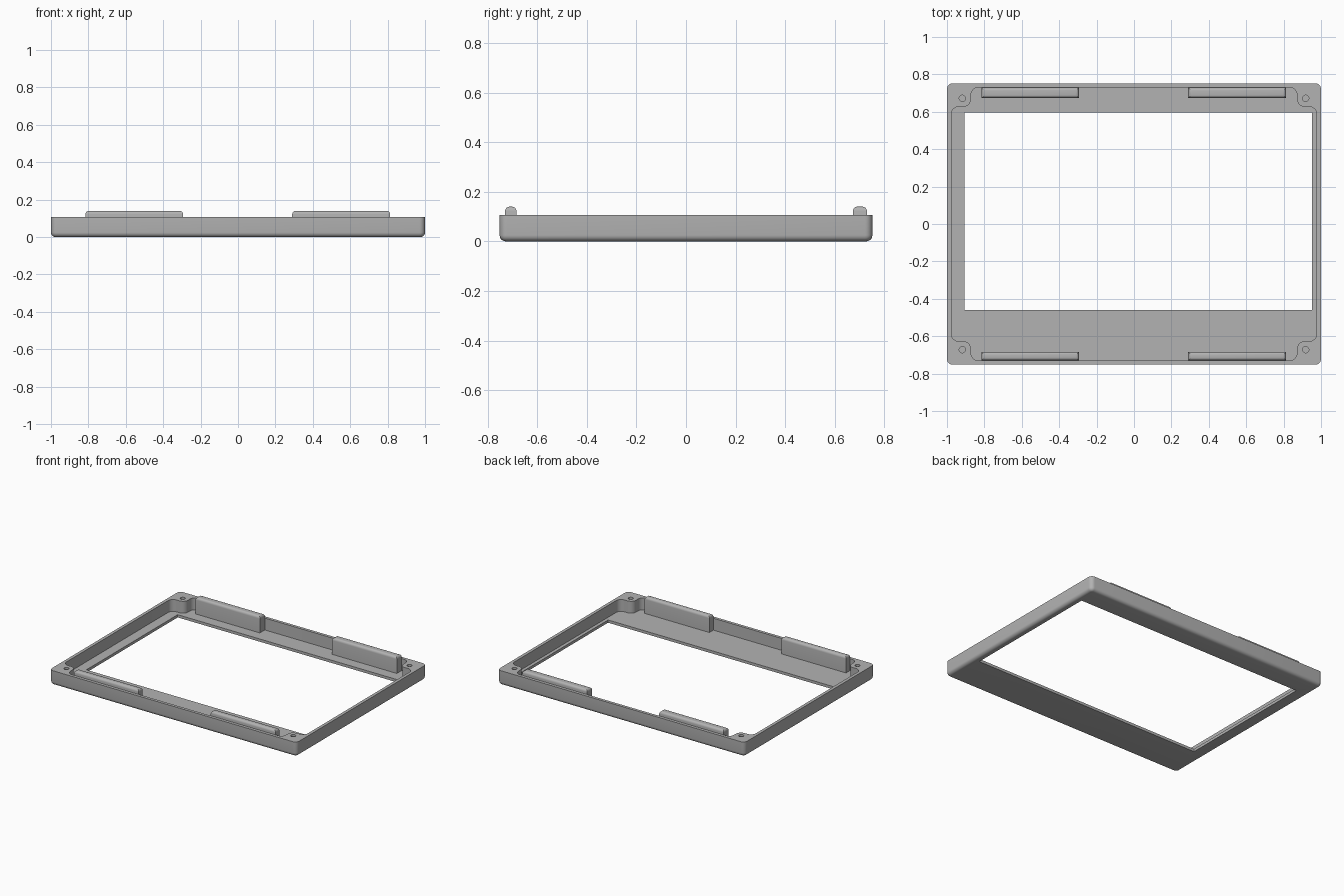
import bpy
import bmesh

old = bpy.data.objects.get("Cube")
if old:
    bpy.data.objects.remove(old, do_unlink=True)

grey = bpy.data.materials.new("plain_grey")
grey.use_nodes = True
COLOUR = (0.45, 0.45, 0.45, 1)
grey.diffuse_color = COLOUR
grey.node_tree.nodes["Principled BSDF"].inputs["Base Color"].default_value = COLOUR


def edges_at(bm, z):
    return [e for e in bm.edges if all(abs(v.co.z - z) < 1e-5 for v in e.verts)]


def prism(name, outline, z0, z1, corner=0, fillet_z=None, fillet=0.02):
    """Extrude an outline, rounding its corners and optionally one end."""
    bm = bmesh.new()
    bm.faces.new([bm.verts.new((x, y, z0)) for x, y in outline])
    if corner:
        bmesh.ops.bevel(bm, geom=bm.verts[:], offset=corner, segments=6,
                        profile=0.5, affect='VERTICES')
    ext = bmesh.ops.extrude_face_region(bm, geom=bm.faces[:])
    for v in ext["geom"]:
        if isinstance(v, bmesh.types.BMVert):
            v.co.z = z1
    bmesh.ops.recalc_face_normals(bm, faces=bm.faces[:])
    if fillet_z is not None:
        bmesh.ops.bevel(bm, geom=edges_at(bm, fillet_z), offset=fillet,
                        segments=5, profile=0.5, affect='EDGES')
    mesh = bpy.data.meshes.new(name)
    bm.to_mesh(mesh)
    bm.free()
    mesh.materials.append(grey)
    obj = bpy.data.objects.new(name, mesh)
    bpy.context.collection.objects.link(obj)
    return obj


def rect(x0, x1, y0, y1):
    return [(x0, y0), (x1, y0), (x1, y1), (x0, y1)]


def activate(obj):
    bpy.ops.object.select_all(action='DESELECT')
    obj.select_set(True)
    bpy.context.view_layer.objects.active = obj


def cut(body, cutter):
    mod = body.modifiers.new("cut", 'BOOLEAN')
    mod.operation = 'DIFFERENCE'
    mod.solver = 'EXACT'
    mod.object = cutter
    activate(body)
    bpy.ops.object.modifier_apply(modifier=mod.name)
    bpy.data.objects.remove(cutter, do_unlink=True)


RIM, FLOOR, TOP = 0.107, 0.02, 0.14

# Tray with rounded corners and a filleted underside
frame = prism("bezel_frame", rect(-1, 1, -0.752, 0.752), 0, RIM,
              corner=0.03, fillet_z=0, fillet=0.025)

# Cavity outline steps inward around the four screw bosses
quarter = [(0.977, 0.627), (0.872, 0.627), (0.872, 0.73)]
outline = []
for sx, sy in ((1, 1), (-1, 1), (-1, -1), (1, -1)):
    points = [(sx * x, sy * y) for x, y in quarter]
    outline += points if sx * sy > 0 else points[::-1]
cut(frame, prism("cavity_cutter", outline, FLOOR, 0.2, corner=0.04))

# Off-centre screen window
cut(frame, prism("window_cutter", rect(-0.905, 0.953, -0.46, 0.595), -0.1, 0.06))

# Screw holes
for sx in (-1, 1):
    for sy in (-1, 1):
        x, y, r = sx * 0.918, sy * 0.672, 0.017
        cut(frame, prism("hole_cutter", rect(x - r, x + r, y - r, y + r),
                         0.03, 0.2, corner=r * 0.99))

# Clip tabs standing against the long walls
tabs = []
for side, x0, x1 in (("right", -0.816, -0.294), ("left", 0.29, 0.814)):
    for end, y0, y1 in (("front", -0.73, -0.684), ("back", 0.673, 0.73)):
        tabs.append(prism(f"{end}_{side}_tab", rect(x0, x1, y0, y1),
                          FLOOR - 0.005, TOP, fillet_z=TOP, fillet=0.018))

for obj in [frame] + tabs:
    activate(obj)
    bpy.ops.object.shade_smooth_by_angle(angle=0.6)
